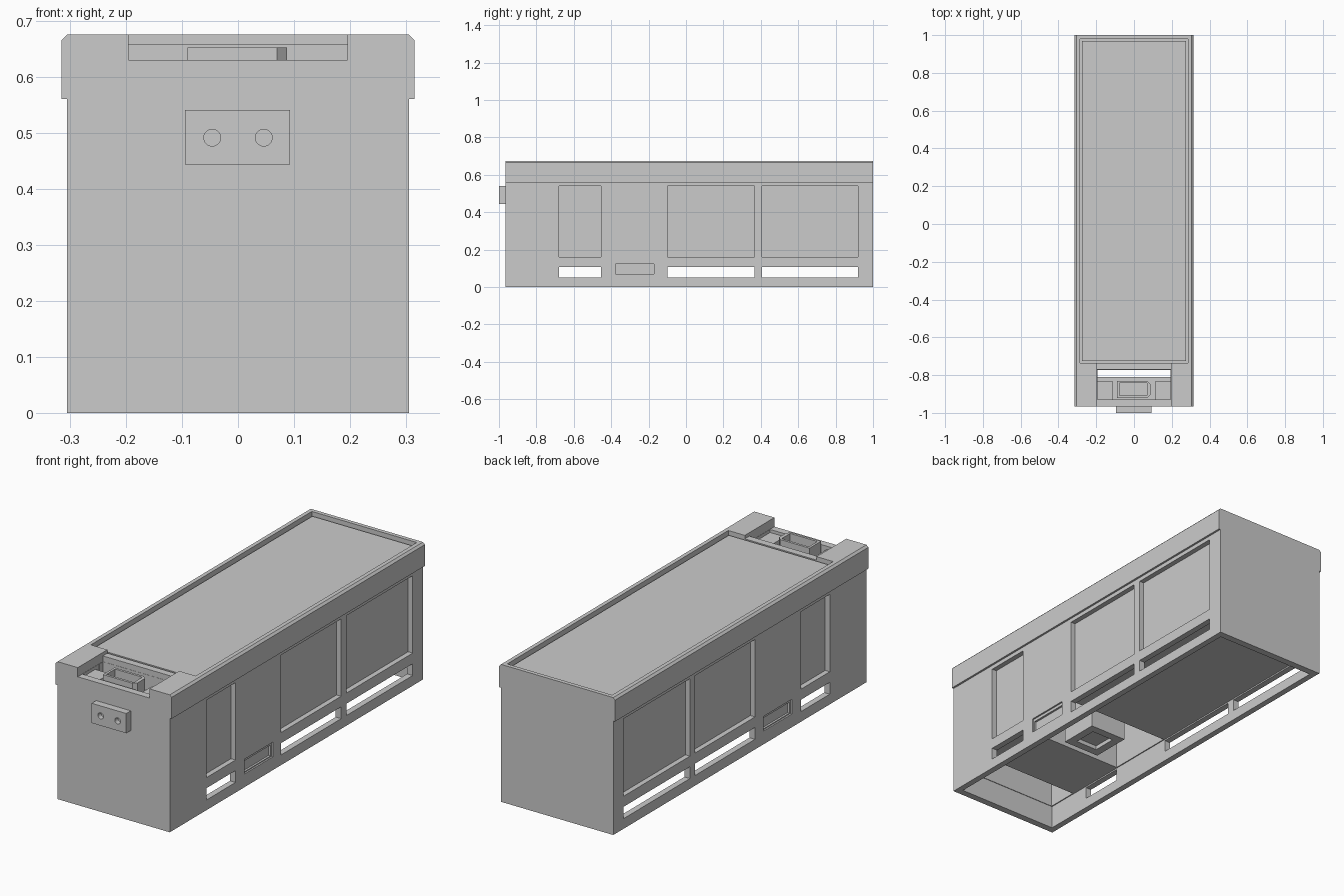
import bpy, bmesh, math
from mathutils import Matrix

if "Cube" in bpy.data.objects:
    bpy.data.objects.remove(bpy.data.objects["Cube"], do_unlink=True)

grey = bpy.data.materials.new("plain_grey")
grey.use_nodes = True
grey.diffuse_color = (0.6, 0.6, 0.6, 1)
grey.node_tree.nodes["Principled BSDF"].inputs["Base Color"].default_value = (0.6, 0.6, 0.6, 1)


def finish(name, bm):
    bmesh.ops.recalc_face_normals(bm, faces=bm.faces)
    mesh = bpy.data.meshes.new(name)
    bm.to_mesh(mesh)
    bm.free()
    mesh.materials.append(grey)
    ob = bpy.data.objects.new(name, mesh)
    bpy.context.collection.objects.link(ob)
    return ob


def prism(name, outline, start, end, axis="y"):
    """Extrude an outline along y (points are x, z) or z (points are x, y)."""
    bm = bmesh.new()
    place = (lambda a, b, t: (a, t, b)) if axis == "y" else (lambda a, b, t: (a, b, t))
    low = [bm.verts.new(place(a, b, start)) for a, b in outline]
    high = [bm.verts.new(place(a, b, end)) for a, b in outline]
    bm.faces.new(low)
    bm.faces.new(high)
    for i in range(len(low)):
        j = (i + 1) % len(low)
        bm.faces.new((low[i], low[j], high[j], high[i]))
    return finish(name, bm)


def box(name, x, y, z):
    outline = [(x[0], y[0]), (x[1], y[0]), (x[1], y[1]), (x[0], y[1])]
    return prism(name, outline, z[0], z[1], "z")


def cut(target, cutter):
    mod = target.modifiers.new("cut", "BOOLEAN")
    mod.operation = "DIFFERENCE"
    mod.solver = "EXACT"
    mod.object = cutter
    bpy.context.view_layer.objects.active = target
    bpy.ops.object.modifier_apply(modifier=mod.name)
    bpy.data.objects.remove(cutter, do_unlink=True)


def cut_box(target, x, y, z):
    cut(target, box("cutter", x, y, z))


# Body shell with the wider chamfered top band
half = [(0.305, 0), (0.305, 0.56), (0.315, 0.56), (0.315, 0.665), (0.305, 0.675)]
body = prism("body", half + [(-x, z) for x, z in reversed(half)], -0.965, 1.0)

# Roof recess, with a narrow groove around the raised panel
cut_box(body, (-0.285, 0.285), (-0.735, 0.98), (0.645, 0.8))
box("roof_panel", (-0.275, 0.275), (-0.725, 0.97), (0.64, 0.658))

# Front notch, its pocket, and the opening behind the shelf
cut_box(body, (-0.195, 0.195), (-0.775, -0.72), (0.658, 0.8))
cut_box(body, (-0.195, 0.195), (-1.1, -0.77), (0.63, 0.8))
cut_box(body, (-0.194, 0.194), (-0.93, -0.8), (0.58, 0.7))
cut_box(body, (-0.193, 0.193), (-0.81, -0.771), (0.5, 0.72))

# Hollow underside: low cavity, front chamber and middle chamber
cut_box(body, (-0.275, 0.275), (-0.931, 0.965), (-0.1, 0.115))
cut_box(body, (-0.27, 0.27), (-0.928, -0.772), (0.05, 0.56))
cut_box(body, (-0.27, 0.27), (-0.45, -0.105), (0.05, 0.4))

# Side windows with through slots below them
for y in ((-0.68, -0.455), (-0.1, 0.365), (0.405, 0.92)):
    cut_box(body, (-0.5, 0.5), y, (0.05, 0.108))
    for side in (-1, 1):
        cut_box(body, sorted((side * 0.28, side * 0.5)), y, (0.16, 0.54))

# Side handle pockets, stepped
for side in (-1, 1):
    cut_box(body, sorted((side * 0.297, side * 0.5)), (-0.385, -0.165), (0.065, 0.137))
    cut_box(body, sorted((side * 0.287, side * 0.4)), (-0.378, -0.172), (0.07, 0.123))

# Block hanging in the middle chamber
hanger = box("middle_block", (-0.1, 0.1), (-0.39, -0.19), (0.09, 0.41))
cut_box(hanger, (-0.06, 0.06), (-0.35, -0.23), (0.0, 0.11))

# Blocks in the notch pocket
for side, label in ((-1, "right"), (1, "left")):
    box(label + "_notch_block", sorted((side * 0.115, side * 0.2)), (-0.935, -0.83), (0.57, 0.615))

# Open tray with clipped corners
tray_outline = [(-0.09, -0.92), (0.07, -0.92), (0.087, -0.903),
                (0.087, -0.847), (0.07, -0.83), (-0.09, -0.83)]
tray = prism("tray", tray_outline, 0.57, 0.652, "z")
cut_box(tray, (-0.078, 0.07), (-0.908, -0.842), (0.595, 0.8))

# Front connector with two round sockets
connector = box("front_connector", (-0.095, 0.093), (-1.0, -0.96), (0.443, 0.54))
for x in (-0.046, 0.046):
    bm = bmesh.new()
    bmesh.ops.create_cone(bm, cap_ends=True, segments=32, radius1=0.015, radius2=0.015, depth=0.05,
                          matrix=Matrix.Translation((x, -1.0, 0.491)) @ Matrix.Rotation(math.pi / 2, 4, "X"))
    cut(connector, finish("cutter", bm))
